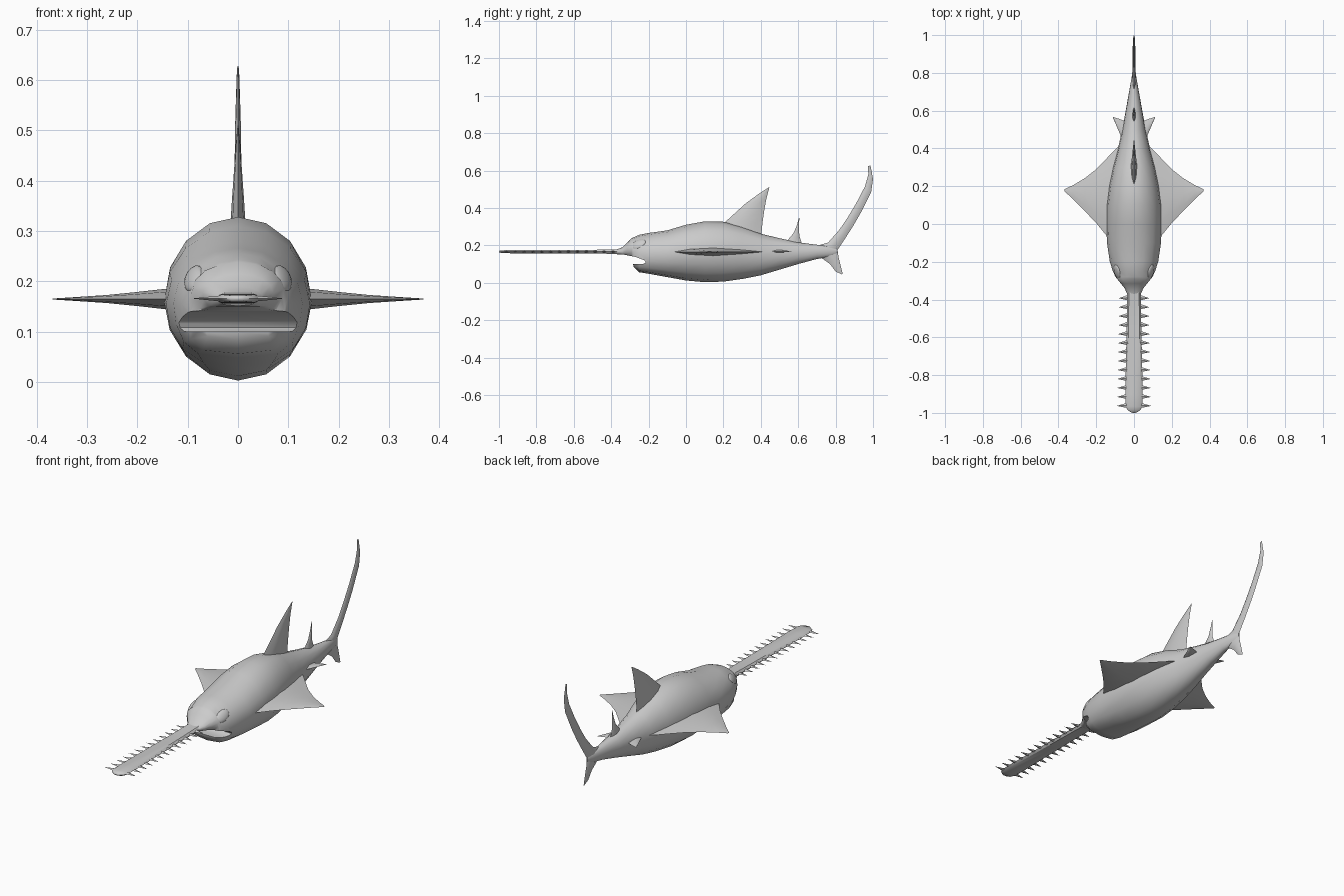
import bpy, bmesh, math
from mathutils import Vector

if "Cube" in bpy.data.objects:
    bpy.data.objects.remove(bpy.data.objects["Cube"])

grey = bpy.data.materials.new("plain_grey")
grey.diffuse_color = (0.6, 0.6, 0.6, 1)
grey.use_nodes = True
grey.node_tree.nodes["Principled BSDF"].inputs["Base Color"].default_value = grey.diffuse_color


def finish(name, bm, angle=40):
    bmesh.ops.recalc_face_normals(bm, faces=bm.faces)
    me = bpy.data.meshes.new(name)
    bm.to_mesh(me)
    bm.free()
    ob = bpy.data.objects.new(name, me)
    bpy.context.collection.objects.link(ob)
    me.materials.append(grey)
    smooth(ob, angle)
    return ob


def smooth(ob, angle):
    bpy.ops.object.select_all(action='DESELECT')
    ob.select_set(True)
    bpy.context.view_layer.objects.active = ob
    bpy.ops.object.shade_smooth_by_angle(angle=math.radians(angle))


def loft(name, rings, angle=40):
    """Skin closed rings of equal length and cap both ends."""
    bm = bmesh.new()
    vs = [[bm.verts.new(p) for p in r] for r in rings]
    n = len(vs[0])
    for a, b in zip(vs, vs[1:]):
        for i in range(n):
            j = (i + 1) % n
            bm.faces.new((a[i], a[j], b[j], b[i]))
    bm.faces.new(vs[0])
    bm.faces.new(vs[-1])
    return finish(name, bm, angle)


def fin(name, sections, side):
    """Lens-shaped sections: (leading point, trailing point, half thickness)."""
    rings = []
    for lead, trail, h in sections:
        lead, trail, up = Vector(lead), Vector(trail), Vector(side) * h
        prof = [(0, 0), (.2, .7), (.5, 1), (.8, .5), (1, 0), (.8, -.5), (.5, -1), (.2, -.7)]
        rings.append([lead.lerp(trail, t) + up * s for t, s in prof])
    return loft(name, rings, 60)


def upright_fin(name, rows):
    """Fin in the centre plane: rows of lead y, lead z, trail y, trail z, half thickness."""
    fin(name, [((0, a, b), (0, c, d), h) for a, b, c, d, h in rows], (1, 0, 0))


def side_fins(name, z, rows):
    """Mirrored flat fins: rows of x, lead y, trail y, half thickness."""
    for s, label in ((1, "right_"), (-1, "left_")):
        fin(label + name, [((s * x, a, z), (s * x, b, z), h) for x, a, b, h in rows], (0, 0, 1))


# Body: y, top, bottom, half width
body_rows = [
    (-.37, .178, .152, .036), (-.34, .19, .145, .05), (-.315, .215, .14, .07),
    (-.29, .238, .13, .09), (-.28, .243, .085, .098), (-.25, .256, .056, .112),
    (-.2, .266, .048, .128), (-.1, .28, .03, .143), (0, .31, .012, .147),
    (.1, .328, .003, .146), (.2, .326, .006, .133), (.3, .3, .02, .112),
    (.4, .262, .04, .085), (.5, .238, .07, .062), (.6, .216, .1, .044),
    (.7, .203, .127, .026), (.78, .195, .14, .012), (.81, .18, .16, .003)]
rings = []
for y, top, bot, w in body_rows:
    square = min(1, max(.5, 1 + y * 2.5))  # broad underside near the jaw
    ring = []
    for i in range(16):
        a = math.tau * i / 16
        c, s = math.cos(a), math.sin(a)
        p = square if s < 0 else 1
        x = 0 if abs(c) < 1e-6 else math.copysign(abs(c) ** p, c) * w
        ring.append((x, y, (top + bot) / 2 + s * (top - bot) / 2))
    rings.append(ring)
body = loft("body", rings)

# Mouth: wedge cut out of the head
wedge = [(-.45, .1), (-.23, .1), (-.215, .108), (-.222, .12), (-.27, .138), (-.33, .15), (-.45, .15)]
cutter = loft("mouth_cutter", [[(x, y, z) for y, z in wedge] for x in (-.3, .3)])
cutter.hide_render = True
mod = body.modifiers.new("mouth", 'BOOLEAN')
mod.operation = 'DIFFERENCE'
mod.solver = 'EXACT'
mod.object = cutter
bpy.context.view_layer.objects.active = body
bpy.ops.object.modifier_apply(modifier="mouth")
bpy.data.objects.remove(cutter)
smooth(body, 40)

# Eyes: flattened balls set in the head
for s, label in ((1, "right_eye"), (-1, "left_eye")):
    bm = bmesh.new()
    bmesh.ops.create_uvsphere(bm, u_segments=16, v_segments=10, radius=1)
    eye = finish(label, bm, 80)
    normal = Vector((s * .78, -.36, .5)).normalized()
    along = Vector((0, 1, .25))
    along = (along - normal * along.dot(normal)).normalized()
    across = normal.cross(along)
    for v in eye.data.vertices:
        x, y, z = v.co
        v.co = Vector((s * .087, -.253, .205)) + along * x * .042 + across * y * .027 + normal * z * .012

# Saw blade: y, half width, half thickness
blade = [(-.33, .045, .015), (-.36, .036, .012), (-.5, .038, .01), (-.9, .046, .009),
         (-.965, .044, .008), (-.985, .034, .007), (-.997, .016, .005), (-1, .004, .002)]
shape = [(1, 0), (.75, 1), (-.75, 1), (-1, 0), (-.75, -1), (.75, -1)]
loft("saw_blade", [[(a * w, y, .166 + b * h) for a, b in shape] for y, w, h in blade])

# Saw teeth: spikes along both edges
bm = bmesh.new()
for i in range(13):
    y = -.39 - i * .0475
    for s in (1, -1):
        base = [bm.verts.new((s * .034, y + a, .166 + b))
                for a, b in ((-.014, 0), (0, .006), (.014, 0), (0, -.006))]
        tip = bm.verts.new((s * (.08 + i * .001), y - .003, .166))
        bm.faces.new(base)
        for k in range(4):
            bm.faces.new((base[k], base[(k + 1) % 4], tip))
finish("saw_teeth", bm, 20)

# Paired fins
side_fins("pectoral_fin", .165, [
    (.06, -.1, .43, .026), (.1, -.09, .395, .024), (.147, -.06, .345, .02),
    (.2, .005, .29, .014), (.26, .068, .243, .008), (.32, .128, .207, .004), (.368, .174, .184, .001)])
side_fins("pelvic_fin", .168, [
    (.02, .37, .53, .012), (.05, .42, .545, .009), (.08, .49, .557, .005), (.11, .56, .566, .001)])

# Back fins
upright_fin("front_dorsal_fin", [
    (.16, .27, .42, .2, .019), (.21, .325, .403, .26, .016), (.265, .375, .409, .32, .013),
    (.32, .425, .418, .385, .009), (.39, .476, .43, .45, .005), (.442, .51, .446, .51, .001)])
upright_fin("rear_dorsal_fin", [
    (.5, .2, .63, .18, .011), (.545, .23, .618, .215, .009), (.575, .265, .606, .25, .006),
    (.594, .31, .604, .3, .004), (.603, .345, .606, .345, .001)])

# Tail fin
upright_fin("upper_tail_lobe", [
    (.69, .195, .76, .125, .014), (.76, .215, .81, .175, .01), (.82, .283, .85, .235, .008),
    (.865, .35, .893, .302, .007), (.91, .425, .935, .375, .007), (.957, .515, .99, .485, .006),
    (.975, .58, 1, .555, .004), (.972, .622, .986, .628, .002)])
upright_fin("lower_tail_lobe", [
    (.68, .135, .76, .205, .014), (.725, .132, .81, .18, .01), (.77, .1, .815, .14, .007),
    (.8, .06, .825, .1, .004), (.832, .045, .838, .047, .001)])
